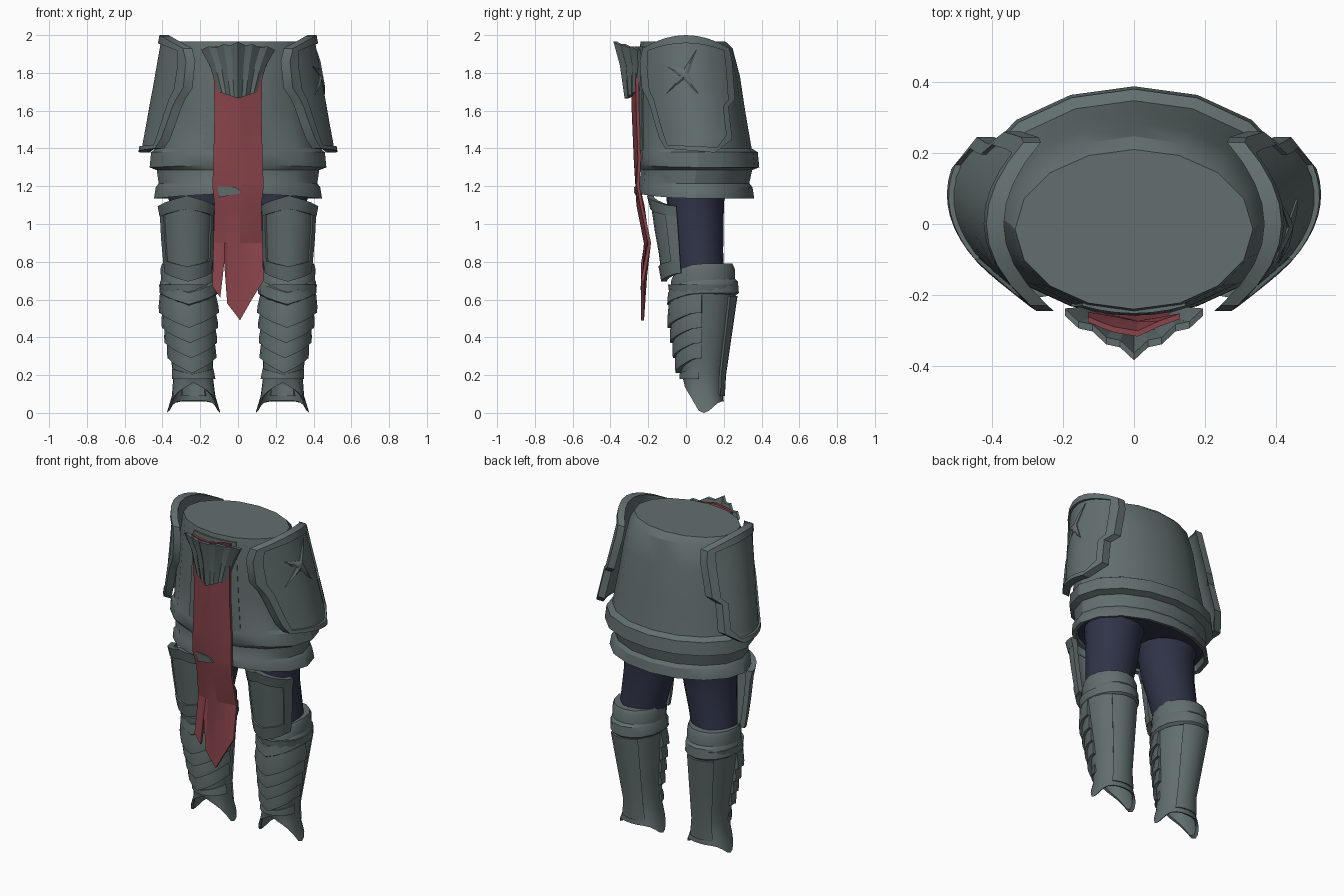
import bpy, bmesh, math
from math import sin, cos, pi


def material(name, rgb):
    m = bpy.data.materials.new(name)
    m.diffuse_color = (*rgb, 1)
    return m


STEEL = material("grey steel", (0.122, 0.156, 0.156))
RED = material("red cloth", (0.25, 0.058, 0.070))
BLUE = material("dark blue cloth", (0.029, 0.034, 0.064))


def loft(name, rings, mat, s=1, wrap=False, angle=30):
    """Closed solid through loops of equal, even length; s=-1 mirrors in x."""
    bm = bmesh.new()
    vs = [[bm.verts.new((s * p[0], p[1], p[2])) for p in r] for r in rings]
    n = len(rings[0])
    for k in range(len(vs) if wrap else len(vs) - 1):
        a, b = vs[k], vs[(k + 1) % len(vs)]
        for i in range(n):
            j = (i + 1) % n
            bm.faces.new((a[i], a[j], b[j], b[i]))
    if not wrap:
        for r in (vs[0], vs[-1]):
            for i in range(n // 2 - 1):
                bm.faces.new((r[i], r[i + 1], r[n - 2 - i], r[n - 1 - i]))
    bmesh.ops.recalc_face_normals(bm, faces=bm.faces)
    me = bpy.data.meshes.new(name)
    bm.to_mesh(me)
    bm.free()
    me.materials.append(mat)
    me.polygons.foreach_set("use_smooth", [True] * len(me.polygons))
    me.set_sharp_from_angle(angle=math.radians(angle))
    ob = bpy.data.objects.new(name, me)
    bpy.context.collection.objects.link(ob)
    return ob


def point(row, a, d=0.0):
    """Point on an oval row (z, cx, cy, rx, ry, front vee, side dip); a=0 is front."""
    z, cx, cy, rx, ry, vee, dip = (tuple(row) + (0, 0))[:7]
    b = abs((a + pi) % (2 * pi) - pi)
    z -= vee * max(0, 1 - b / 1.3) + dip * abs(sin(a)) ** 6
    return (cx + (rx - d) * sin(a), cy - (ry - d) * cos(a), z)


def oval(name, rows, mat, s=1, n=24):
    return loft(name, [[point(r, 2 * pi * i / n) for i in range(n)] for r in rows], mat, s)


def shell(name, rows, a0, a1, n, t, s=1, wrap=False):
    """Plate of thickness t bent round an oval from angle a0 to a1."""
    angles = [a0 + (a1 - a0) * i / n for i in range(n if wrap else n + 1)]
    rings = [[point(r, a) for r in rows] + [point(r, a, t) for r in reversed(rows)]
             for a in angles]
    return loft(name, rings, STEEL, s, wrap)


# Waist armour with two flared hems
oval("waist_armour", [
    (1.965, 0, -0.015, 0.335, 0.225), (1.93, 0, 0.0, 0.35, 0.247),
    (1.78, 0, 0.018, 0.378, 0.268), (1.60, 0, 0.03, 0.402, 0.283),
    (1.40, 0, 0.0475, 0.432, 0.300), (1.38, 0, 0.062, 0.460, 0.318, -0.005),
    (1.30, 0, 0.066, 0.468, 0.322, -0.015), (1.285, 0, 0.055, 0.43, 0.295),
    (1.215, 0, 0.045, 0.42, 0.290), (1.195, 0, 0.05, 0.435, 0.302, -0.01),
    (1.135, 0, 0.055, 0.445, 0.306, -0.03), (1.14, 0, 0.055, 0.42, 0.28, -0.03),
    (1.24, 0, 0.05, 0.40, 0.26)], STEEL, n=16)
shell("waist_front_panel", [(1.94, 0, 0, 0.36, 0.252), (1.78, 0, 0.018, 0.383, 0.273),
      (1.60, 0, 0.03, 0.408, 0.288), (1.39, 0, 0.0475, 0.438, 0.305)],
      -0.42, 0.42, 6, 0.02)
oval("pelvis", [(1.26, 0, 0.05, 0.39, 0.25), (1.175, 0, 0.055, 0.415, 0.275)], BLUE, n=16)

# Hip plates: height, front edge and back edge per row
HIP = [(1.93, -0.23, 0.23), (1.86, -0.245, 0.245), (1.72, -0.235, 0.255),
       (1.66, -0.205, 0.26), (1.62, -0.19, 0.225), (1.53, -0.165, 0.235),
       (1.45, -0.14, 0.245), (1.40, -0.11, 0.155)]


def hip_x(y, z):
    t = (2 - z) / 0.62
    return 0.402 + 0.112 * t - 2.4 * (y - 0.08 * t) ** 2


def hip(u, v, off):
    k = min(int(v * 7), 6)
    f = v * 7 - k
    z, y0, y1 = (p + (q - p) * f for p, q in zip(HIP[k], HIP[k + 1]))
    z += 0.07 * max(0, 1 - v * 4) * (1 - (2 * u - 1) ** 2)
    z -= 0.022 * max(0, v * 7 - 6) * u
    y = y0 + (y1 - y0) * u
    return (hip_x(y, z) + off, y, z)


edge = [(i / 8, 0) for i in range(8)] + [(1, i / 7) for i in range(7)]
edge += [(1 - u, 1 - v) for u, v in edge]
for s, side in ((1, "right"), (-1, "left")):
    cols = [[hip(i / 8, j / 7, 0) for j in range(8)] +
            [hip(i / 8, j / 7, -0.03) for j in range(7, -1, -1)] for i in range(9)]
    loft(side + "_hip_plate", cols, STEEL, s)
    rim = []
    for u, v in edge:
        a, b = 0.075 + 0.85 * u, 0.055 + 0.89 * v
        rim.append([hip(u, v, 0.014), hip(a, b, 0.014), hip(a, b, -0.01), hip(u, v, -0.035)])
    loft(side + "_hip_rim", rim, STEEL, s, wrap=True)

# Four-pointed cut mark on one hip plate
mark = [(0.06, 1.93), (-0.01, 1.82), (-0.105, 1.835), (-0.04, 1.785),
        (-0.11, 1.685), (-0.015, 1.765), (0.07, 1.685), (0.015, 1.80)]
rings = []
for k, off in ((1, -0.006), (1, 0.005), (0.5, 0.010), (0.1, 0.012)):
    pts = [(-0.012 + (y + 0.012) * k, 1.792 + (z - 1.792) * k) for y, z in mark]
    rings.append([(hip_x(y, z) + off, y, z) for y, z in pts])
loft("hip_cut_mark", rings, STEEL, angle=15)

# Hanging cloth with a ragged hem: height, depth and centre crease per row
HANG = [(1.94, -0.272, 0.05), (1.83, -0.262, 0.035), (1.60, -0.264, 0.02),
        (1.35, -0.260, 0.018), (1.20, -0.257, 0.018), (1.10, -0.242, 0.018),
        (0.90, -0.207, 0.015)]
HEM = [(-0.13, 0.67), (-0.09, 0.61), (-0.07, 0.79), (-0.055, 0.58),
       (0.01, 0.49), (0.07, 0.60), (0.13, 0.70)]
cols = []
for x, low in HEM:
    col = []
    for k, (z, y, crease) in enumerate(HANG + [(low, -0.235, 0.01)]):
        wide = 1 + (0.05 * sin(k * 2.1) if k > 1 else 0)
        y += 0.006 * sin(k * 2 + x * 18) - crease * (1 - abs(x) / 0.13)
        col.append((x * wide, y, z))
    cols.append(col + [(p[0], p[1] + 0.016, p[2]) for p in reversed(col)])
loft("hanging_cloth", cols, RED, angle=15)

# Steel showing through a tear in the cloth
tear = [(-0.11, -0.262, 1.20), (-0.01, -0.276, 1.195), (0.02, -0.274, 1.165), (-0.10, -0.26, 1.14)]
loft("cloth_tear", [tear, [(x, y + 0.009, z) for x, y, z in tear]], STEEL)

# Pleated clasp above the cloth, ridged at its centre
cols = []
for i in range(11):
    u = i / 5 - 1
    c, fold = 1 - abs(u), 0.014 * ((i + 1) % 2)
    col = [(0.195 * u, -0.272 - 0.112 * c + fold, 1.935 + 0.03 * c - fold),
           (0.15 * u, -0.268 - 0.082 * c + fold, 1.84),
           (0.105 * u, -0.275 - 0.05 * c + fold * 0.5, 1.70 - 0.035 * c)]
    cols.append(col + [(p[0], p[1] + 0.02, p[2]) for p in reversed(col)])
loft("pleated_clasp", cols, STEEL, angle=15)


def shin(z, extra=0.0, vee=0.0):
    """Oval row on the tapering shin at height z."""
    return (z, 0.225 + 0.065 * z, 0.087, 0.085 + 0.095 * z + extra,
            0.084 + 0.145 * z + extra, vee)


for s, side in ((1, "right"), (-1, "left")):
    # Thigh
    oval(side + "_thigh", [(1.22, 0.19, 0.06, 0.185, 0.17), (1.12, 0.198, 0.05, 0.168, 0.152),
         (1.0, 0.208, 0.053, 0.156, 0.145), (0.85, 0.235, 0.065, 0.142, 0.132),
         (0.68, 0.26, 0.08, 0.128, 0.125)], BLUE, s, 20)

    # Greave, hollow at the pointed ankle opening
    oval(side + "_greave", [shin(0.68), shin(0.6), shin(0.45), shin(0.3), shin(0.2),
         (0.12, 0.235, 0.09, 0.115, 0.108, -0.07, 0.03),
         (0.06, 0.235, 0.095, 0.142, 0.105, -0.10, 0.06),
         (0.065, 0.235, 0.095, 0.125, 0.09, -0.10, 0.05),
         (0.2, 0.235, 0.09, 0.088, 0.085)], STEEL, s)
    shell(side + "_calf_panel", [shin(0.62, 0.012), shin(0.4, 0.012), shin(0.2, 0.012),
          (0.09, 0.235, 0.09, 0.13, 0.116)], pi - 0.65, pi + 0.65, 6, 0.03, s)

    # Overlapping shin lames
    for i, z in enumerate((0.53, 0.45, 0.37, 0.29)):
        e = 0.021 - 0.002 * i
        shell(f"{side}_shin_lame_{i + 1}", [shin(z + 0.10, 0.003, 0.05), shin(z + 0.03, e, 0.07),
              shin(z, e + 0.002, 0.08)], -1.55, 1.55, 10, 0.03, s)
    shell(side + "_ankle_band", [shin(0.235, 0.004, 0.03), (0.18, 0.235, 0.085, 0.117, 0.12, 0.0)],
          -1.4, 1.4, 10, 0.025, s)

    # Double cuff below the knee
    shell(side + "_upper_cuff", [(0.79, 0.26, 0.09, 0.142, 0.155, 0.06),
          (0.765, 0.26, 0.09, 0.15, 0.168, 0.06), (0.70, 0.26, 0.09, 0.148, 0.170, 0.06),
          (0.68, 0.26, 0.09, 0.135, 0.155, 0.06)], 0, 2 * pi, 16, 0.04, s, True)
    shell(side + "_lower_cuff", [(0.715, 0.26, 0.09, 0.142, 0.165, 0.06),
          (0.695, 0.26, 0.09, 0.152, 0.185, 0.06), (0.635, 0.26, 0.09, 0.155, 0.190, 0.06),
          (0.62, 0.26, 0.09, 0.14, 0.17, 0.06)], 0, 2 * pi, 16, 0.04, s, True)

    # Knee plate with raised rims, leaning back towards its lower end
    def knee(z, g, vee=0.0):
        k = (1.1 - z) / 0.36
        return (z, 0.27 - 0.006 * k, -0.035 + 0.02 * k, 0.138 - 0.02 * k * k + g,
                0.155 - 0.045 * k + g, vee)
    shell(side + "_knee_plate", [knee(1.09, 0, -0.03), knee(0.97, 0), knee(0.85, 0),
          knee(0.75, 0, 0.04)], -1.45, 1.45, 10, 0.025, s)
    shell(side + "_knee_top_rim", [knee(1.095, 0.018, -0.055), knee(1.04, 0.010, -0.04)],
          -1.47, 1.47, 10, 0.035, s)
    shell(side + "_knee_bottom_rim", [knee(0.81, 0.008, 0.035), knee(0.74, 0.006, 0.045)],
          -1.47, 1.47, 10, 0.03, s)
    for d in (1, -1):
        shell(f"{side}_knee_{'outer' if d > 0 else 'inner'}_rim",
              [knee(1.06, 0.008), knee(0.92, 0.008), knee(0.79, 0.008)],
              d * 1.05, d * 1.47, 2, 0.03, s)
